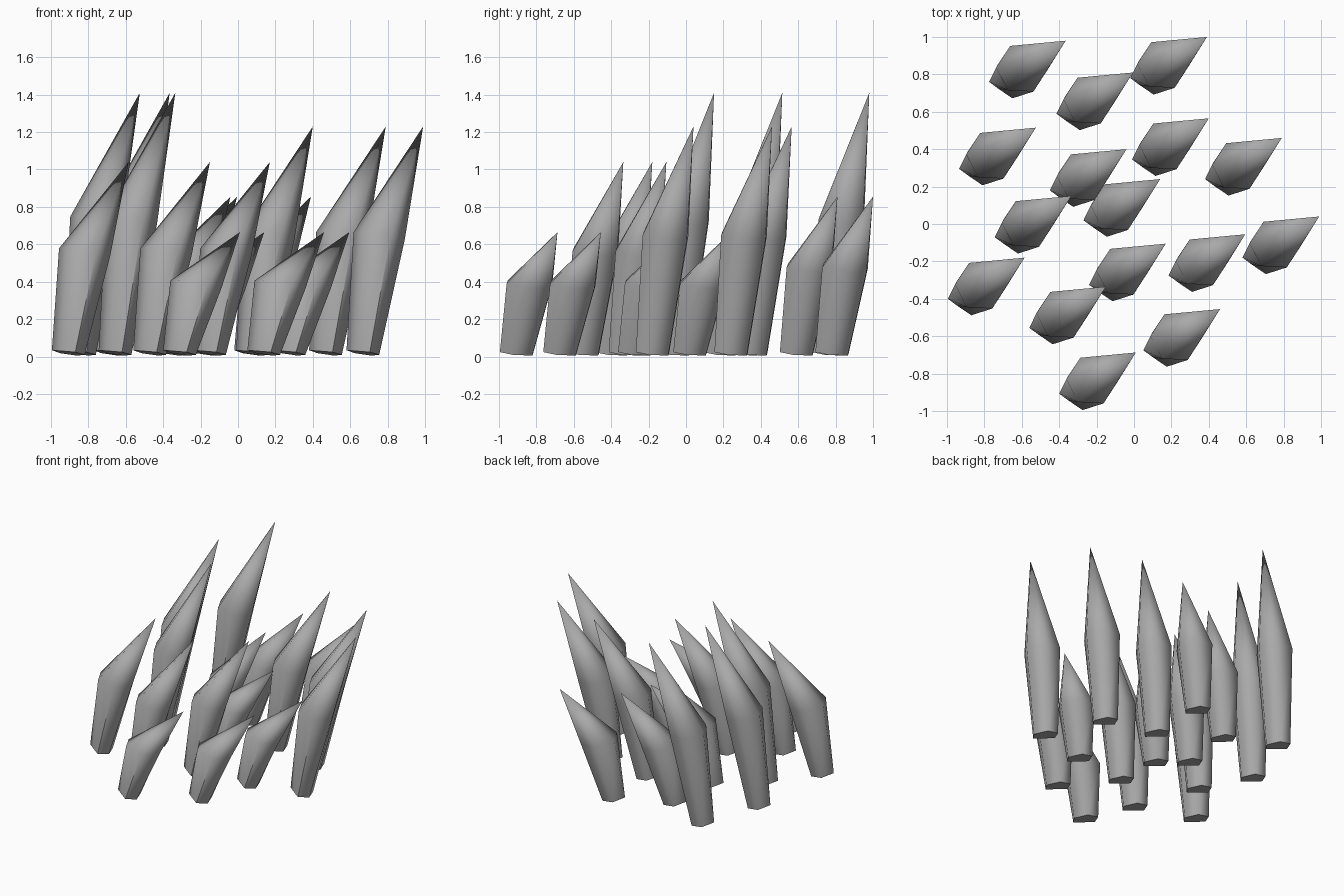
import bpy, bmesh, math
from mathutils import Vector

cube = bpy.data.objects.get("Cube")
if cube:
    bpy.data.objects.remove(cube, do_unlink=True)

# Stone colour
stone = bpy.data.materials.new("grey_crystal")
stone.use_nodes = True
grey = (0.4, 0.4, 0.4, 1)
stone.diffuse_color = grey
stone.node_tree.nodes["Principled BSDF"].inputs["Base Color"].default_value = grey

# Foot outline relative to the tip, listed anticlockwise from the left corner
FOOT = [(-.41, -.22), (-.36, -.257), (-.285, -.308), (-.235, -.24), (-.275, -.135), (-.365, -.13)]
FOOT_CENTRE = Vector((-.32, -.22))
WAIST_CENTRE = Vector((-.235, -.15))
WAIST_RADIUS = .137


def lean(p, centre):
    """Height offset of a ring that dips towards the leaning side."""
    return -.15 * (p.x - centre.x) - .1 * (p.y - centre.y)


def crystal(name, x, y, height):
    bm = bmesh.new()
    foot, waist = [], []
    for i, f in enumerate(FOOT):
        p = Vector(f)
        foot.append(bm.verts.new((x + p.x, y + p.y, .02 + lean(p, FOOT_CENTRE))))
        a = math.radians(177 + 60 * i)
        w = WAIST_CENTRE + WAIST_RADIUS * Vector((math.cos(a), math.sin(a)))
        z = .08 + .46 * height + lean(w, WAIST_CENTRE)
        waist.append(bm.verts.new((x + w.x, y + w.y, z)))
    tip = bm.verts.new((x, y, height))
    # Flared shaft, pointed crown and flat foot
    for i in range(6):
        j = (i + 1) % 6
        bm.faces.new((foot[i], foot[j], waist[j], waist[i]))
        bm.faces.new((waist[i], waist[j], tip))
    bm.faces.new(foot[::-1])
    bmesh.ops.recalc_face_normals(bm, faces=bm.faces)
    mesh = bpy.data.meshes.new(name)
    bm.to_mesh(mesh)
    bm.free()
    mesh.materials.append(stone)
    ob = bpy.data.objects.new(name, mesh)
    bpy.context.collection.objects.link(ob)
    return ob


# Tip positions grouped by height
CLUSTERS = {
    1.41: [(-.365, .98), (-.525, .515), (-.335, .15)],
    1.23: [(.4, .565), (.79, .46), (.99, .04)],
    1.04: [(.17, -.105), (-.585, -.18), (-.15, -.335)],
    .855: [(.39, 1.0), (-.005, .81), (-.04, .4)],
    .665: [(.14, .24), (.595, -.055), (.46, -.455), (.01, -.687)],
}
crystals = []
for height, tips in CLUSTERS.items():
    for x, y in tips:
        crystals.append(crystal(f"crystal_{len(crystals) + 1}", x, y, height))

# Soft facets with a crisp foot
bpy.ops.object.select_all(action='DESELECT')
for ob in crystals:
    ob.select_set(True)
bpy.context.view_layer.objects.active = crystals[0]
bpy.ops.object.shade_smooth_by_angle(angle=math.radians(70))
